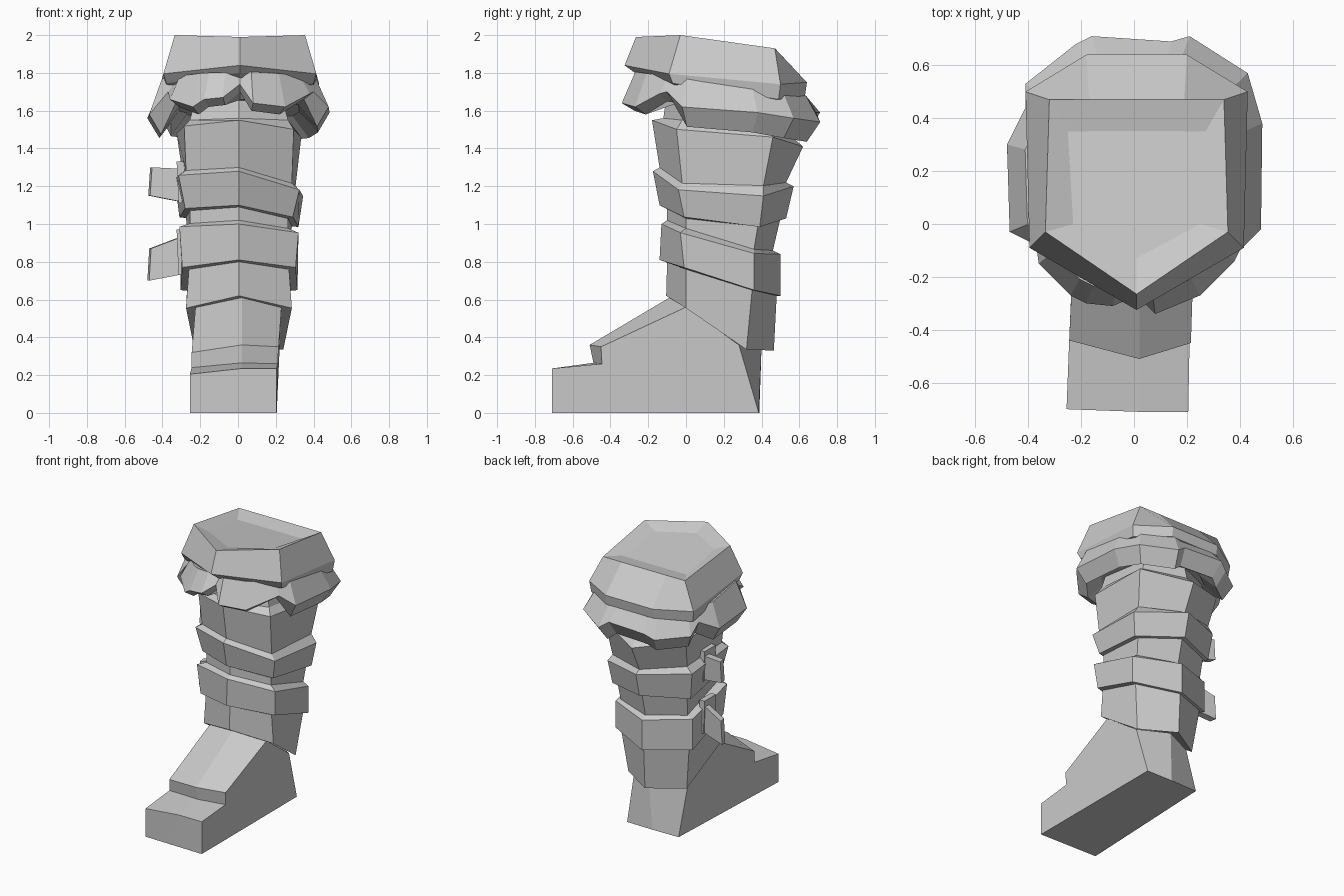
import bpy, bmesh

grey = bpy.data.materials.new("light grey")
grey.diffuse_color = (0.6, 0.6, 0.6, 1)


def finish(name, bm):
    bmesh.ops.recalc_face_normals(bm, faces=bm.faces)
    me = bpy.data.meshes.new(name)
    bm.to_mesh(me)
    bm.free()
    me.materials.append(grey)
    ob = bpy.data.objects.new(name, me)
    bpy.context.collection.objects.link(ob)
    return ob


def loft(name, rings, caps=True):
    """Skin a stack of closed rings, optionally capping both ends."""
    bm = bmesh.new()
    rows = [[bm.verts.new(p) for p in r] for r in rings]
    n = len(rows[0])
    for a, b in zip(rows, rows[1:]):
        for i in range(n):
            j = (i + 1) % n
            bm.faces.new((a[i], a[j], b[j], b[i]))
    if caps:
        bm.faces.new(rows[0])
        bm.faces.new(rows[-1])
    return finish(name, bm)


def hexagon(w, wb, ys, zs, tilt=0.0):
    """Pointed ring: front ridge, sides, back sides, back ridge."""
    (f, s, t, b), (zf, zs_, zt, zb) = ys, zs
    c = 0.005
    pts = [(c, f, zf), (c + w, s, zs_), (c + wb, t, zt),
           (c, b, zb), (c - wb, t, zt), (c - w, s, zs_)]
    return [(x, y, z - tilt * x) for x, y, z in pts]


# leg shaft with two raised straps
loft("leg_shaft", [
    hexagon(.22, .22, (-.10, 0, .38, .50), (1.70, 1.70, 1.68, 1.66)),
    hexagon(.26, .27, (-.12, -.02, .42, .55), (1.56, 1.55, 1.50, 1.47)),
    hexagon(.29, .33, (-.18, -.05, .46, .62), (1.55, 1.51, 1.47, 1.41), .03),
    hexagon(.28, .30, (-.14, -.02, .41, .53), (1.30, 1.25, 1.24, 1.22), .12),
    hexagon(.32, .34, (-.175, -.04, .41, .57), (1.28, 1.22, 1.19, 1.20), .12),
    hexagon(.285, .315, (-.14, -.01, .39, .53), (1.10, 1.06, 1.01, 1.03), .08),
    hexagon(.26, .28, (-.10, 0, .38, .50), (1.09, 1.05, 1.01, 1.03), .08),
    hexagon(.26, .27, (-.10, 0, .36, .46), (1.02, .99, .88, .86), .05),
    hexagon(.315, .31, (-.13, -.03, .36, .50), (1.00, .97, .86, .84), .05),
    hexagon(.30, .31, (-.14, -.01, .36, .50), (.81, .77, .65, .62)),
    hexagon(.265, .275, (-.10, 0, .35, .48), (.80, .76, .65, .62)),
    hexagon(.28, .235, (-.105, 0, .32, .465), (.62, .555, .335, .33)),
])


# foot: left, middle and right profiles from toe to heel
def foot_profile(x, pts):
    return [(x + dx, y, z) for dx, y, z in pts]


left = foot_profile(-.255, [(0, -.70, 0), (0, -.70, .205), (.01, -.44, .24),
                            (.01, -.44, .32), (.03, 0, .56), (.04, .28, .36), (.045, .385, 0)])
mid = foot_profile(.02, [(-.05, -.705, 0), (0, -.71, .235), (0, -.49, .265),
                         (0, -.51, .36), (0, -.08, .615), (0, .40, .35), (-.02, .388, 0)])
right = foot_profile(.205, [(0, -.71, 0), (0, -.71, .235), (.005, -.445, .26),
                            (.01, -.45, .35), (.025, 0, .56), (.01, .28, .36), (0, .385, 0)])
loft("foot", [left, mid, right])


# shallow dished cuff at the top
def cuff(w, wt, wb, ys, zs):
    (f, s, t, b), (zf, zs_, zt, zb) = ys, zs
    c = 0.01
    return [(c, f, zf), (c + w, s, zs_), (c + wt, t, zt), (c + wb, b, zb),
            (c - wb, b, zb), (c - wt, t, zt), (c - w, s, zs_)]


loft("cuff", [
    cuff(.24, .26, .13, (-.13, 0, .35, .351), (1.96, 1.957, 1.91, 1.91)),
    cuff(.345, .33, .18, (-.265, -.03, .47, .471), (1.99, 2.0, 1.93, 1.93)),
    cuff(.405, .42, .19, (-.325, -.09, .50, .64), (1.84, 1.795, 1.74, 1.75)),
    cuff(.39, .41, .19, (-.27, -.07, .49, .63), (1.80, 1.745, 1.66, 1.68)),
    cuff(.28, .28, .14, (-.16, -.02, .42, .54), (1.72, 1.70, 1.64, 1.64)),
])

# ragged fur trim below the cuff: x, y and height of each tuft point
tufts = [(-.48, .30, 1.56), (-.47, -.03, 1.58), (-.37, -.08, 1.70), (-.36, -.15, 1.66),
         (-.24, -.27, 1.62), (-.18, -.30, 1.66), (-.08, -.31, 1.67), (.01, -.27, 1.74),
         (.08, -.34, 1.64), (.25, -.27, 1.62), (.38, -.14, 1.69), (.40, -.10, 1.70),
         (.48, -.02, 1.62), (.485, .38, 1.59), (.43, .57, 1.56), (.21, .71, 1.54),
         (.14, .69, 1.59), (-.16, .71, 1.59), (-.22, .68, 1.55), (-.41, .53, 1.57),
         (-.41, .44, 1.64)]


def fur_ring(scale, height):
    return [(.01 + (x - .01) * scale, .17 + (y - .17) * scale, height(y, z))
            for x, y, z in tufts]


loft("fur_trim", [
    fur_ring(.70, lambda y, z: 1.745 - .10 * y),
    fur_ring(.86, lambda y, z: 1.765 - .12 * y),
    fur_ring(1.0, lambda y, z: z),
    fur_ring(.87, lambda y, z: z - (.04 if y < -.05 else .105)),
    fur_ring(.66, lambda y, z: 1.63 - .10 * y),
])


# strap ends sticking out on the left
def strap_end(name, outer, inner):
    rings = []
    for x, y, z0, z1 in (outer, inner):
        rings.append([(x - .01, y + .05, z0), (x, y, z0),
                      (x + .01, y, z1), (x, y + .05, z1)])
    loft(name, rings)


strap_end("upper_strap_end", (-.465, .22, 1.15, 1.30), (-.26, .18, 1.11, 1.29))
strap_end("lower_strap_end", (-.47, .22, .70, .87), (-.26, .18, .74, .95))


# buckle plates where the straps meet the leg
for name, z0, z1 in (("upper_buckle", 1.11, 1.33), ("lower_buckle", .73, .97)):
    rings = [[(x, .12, z), (x, .25, z), (x + .04, .25, z), (x + .04, .12, z)]
             for x, z in ((-.315, z0), (-.325, z1))]
    loft(name, rings)
